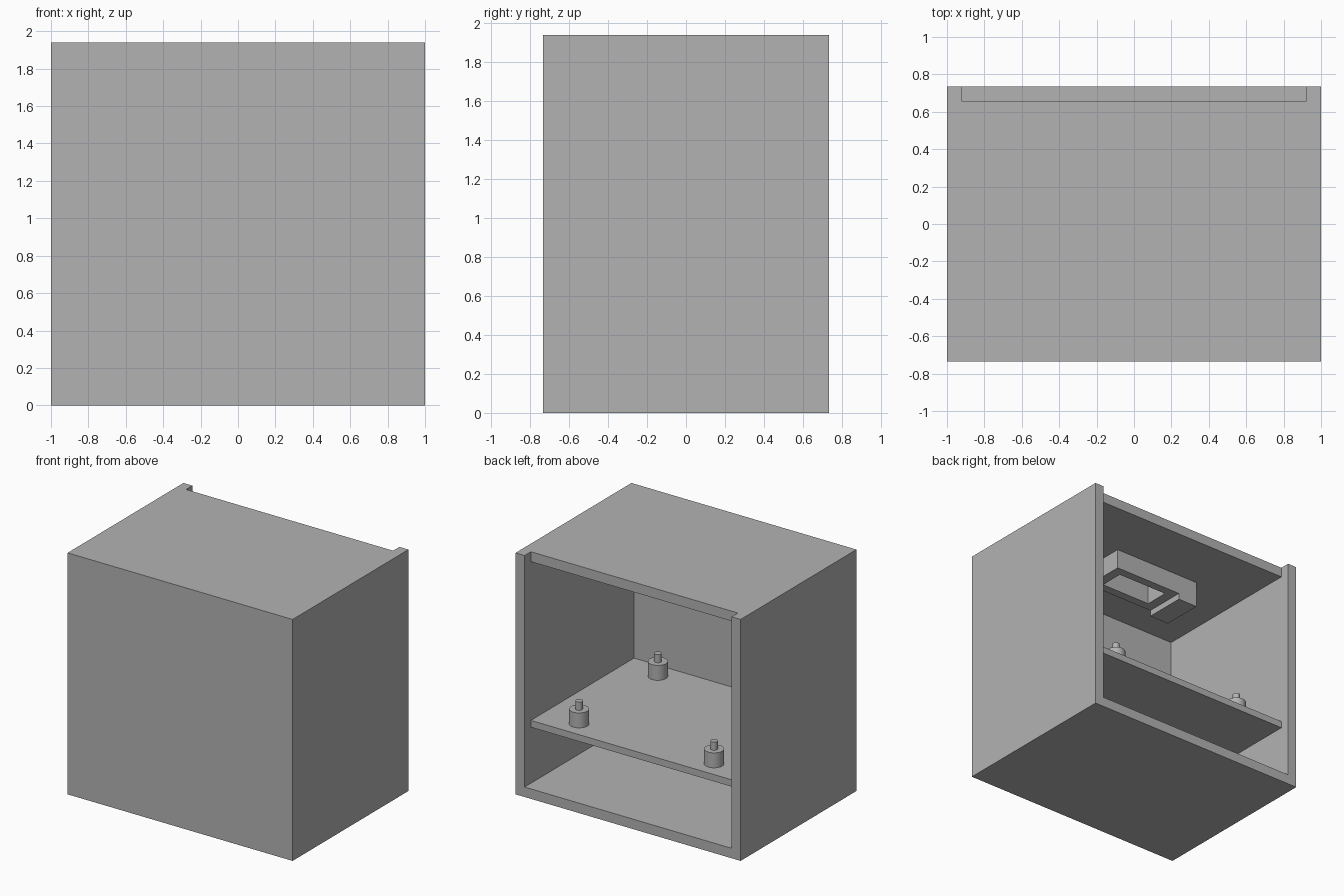
import bpy
import bmesh
import math

old = bpy.data.objects.get("Cube")
if old:
    bpy.data.objects.remove(old, do_unlink=True)

# One flat grey for the whole cabinet
grey = bpy.data.materials.new("plain grey")
grey.use_nodes = True
colour = (0.45, 0.45, 0.45, 1)
grey.diffuse_color = colour
grey.node_tree.nodes["Principled BSDF"].inputs["Base Color"].default_value = colour


def add_mesh(name, bm):
    mesh = bpy.data.meshes.new(name)
    bmesh.ops.recalc_face_normals(bm, faces=bm.faces)
    bm.to_mesh(mesh)
    bm.free()
    mesh.materials.append(grey)
    ob = bpy.data.objects.new(name, mesh)
    bpy.context.collection.objects.link(ob)
    return ob


def box(name, xs, ys, zs):
    """Box spanning the given (low, high) range on each axis."""
    bm = bmesh.new()
    bmesh.ops.create_cube(bm, size=1)
    for v in bm.verts:
        v.co = [r[0] if c < 0 else r[1] for c, r in zip(v.co, (xs, ys, zs))]
    return add_mesh(name, bm)


def turned(name, profile, x, y, z, sides=32):
    """Solid of revolution from (radius, height) points."""
    bm = bmesh.new()
    verts = [bm.verts.new((r, 0, h)) for r, h in profile]
    edges = [bm.edges.new(pair) for pair in zip(verts, verts[1:])]
    bmesh.ops.spin(bm, geom=verts + edges, cent=(0, 0, 0), axis=(0, 0, 1),
                   angle=math.tau, steps=sides)
    bmesh.ops.remove_doubles(bm, verts=bm.verts, dist=0.0005)
    ob = add_mesh(name, bm)
    ob.location = (x, y, z)
    bpy.ops.object.select_all(action="DESELECT")
    ob.select_set(True)
    bpy.context.view_layer.objects.active = ob
    bpy.ops.object.shade_smooth_by_angle(angle=math.radians(35))


W, D, H, T = 1.0, 0.735, 1.94, 0.08   # half width, half depth, height, board
IN_X, IN_Y = W - T, D - T
SHELF_TOP = 0.585
CEILING = H - T

# Outer boards; the top stops short of the back edge
for side, s in (("left", 1), ("right", -1)):
    box(side + "_side_panel", sorted((s * IN_X, s * W)), (-D, D), (0, H))
box("bottom_panel", (-IN_X, IN_X), (-D, D), (0, T))
box("front_panel", (-IN_X, IN_X), (-D, -IN_Y), (T, H))
box("top_panel", (-IN_X, IN_X), (-IN_Y, IN_Y), (CEILING, H))

# Inner shelf
box("shelf", (-IN_X, IN_X), (-IN_Y, IN_Y), (0.53, SHELF_TOP))

# Four stepped feet standing on the shelf
peg = [(0, 0), (0.073, 0), (0.073, 0.12), (0.028, 0.12), (0.028, 0.185), (0, 0.185)]
for x in (-0.6, 0.6):
    for y in (-0.5, 0.5):
        turned("shelf_peg", peg, x, y, SHELF_TOP)

# Open frame hanging from the ceiling
FX, FY, HX, HY, FZ = 0.305, 0.17, 0.225, 0.1, 1.70
for s in (-1, 1):
    box("frame_end", sorted((s * HX, s * FX)), (-FY, FY), (FZ, CEILING))
    box("frame_rail", (-HX, HX), sorted((s * HY, s * FY)), (FZ, CEILING))

# Deeper block beside the frame
box("frame_side_block", (-0.48, -FX), (-FY, FY), (1.65, CEILING))
